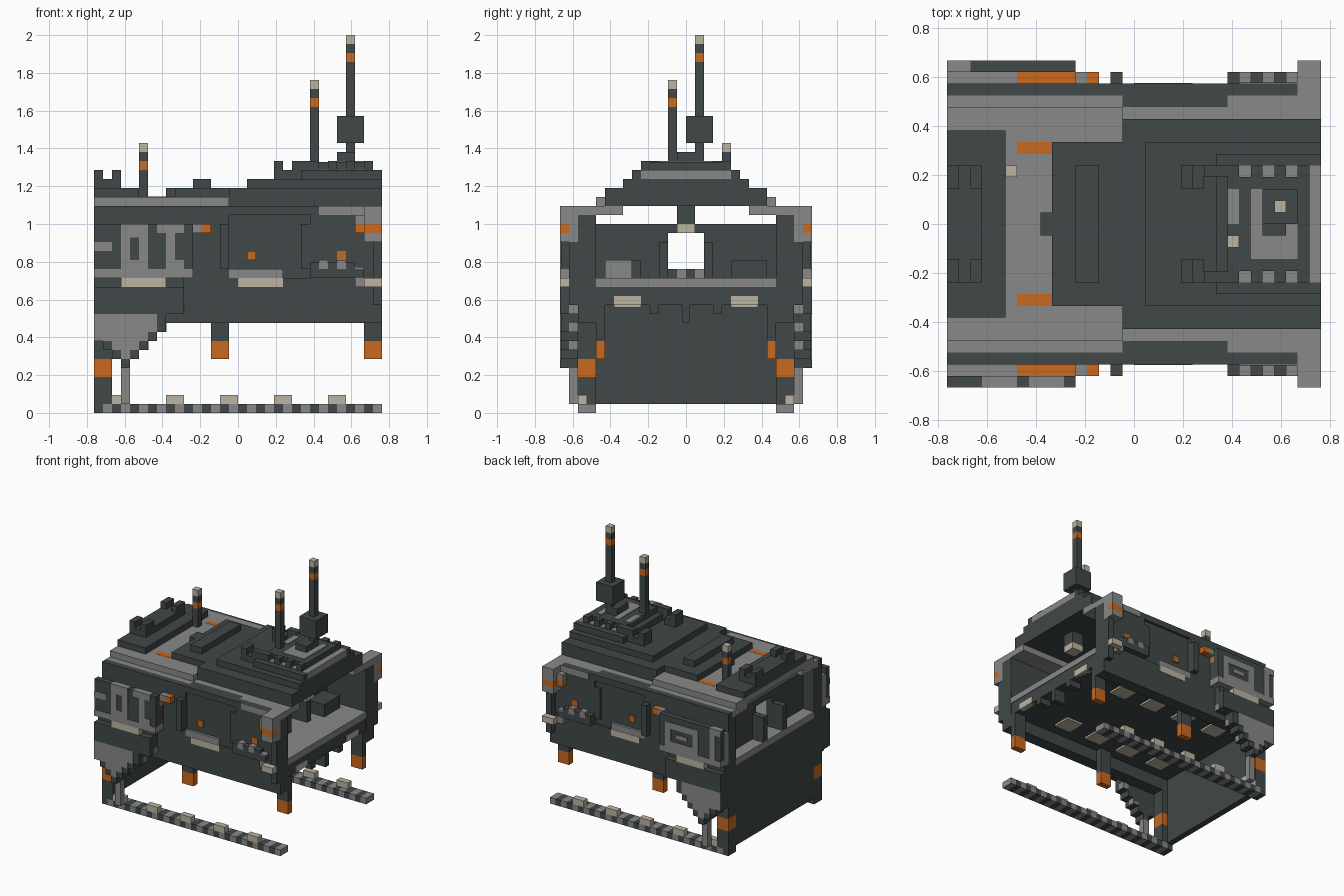
import bpy, bmesh

cube = bpy.data.objects.get("Cube")
if cube:
    bpy.data.objects.remove(cube)

U = 2 / 42  # one block


def material(name, rgb):
    m = bpy.data.materials.new(name)
    m.use_nodes = True
    color = (*rgb, 1)
    m.diffuse_color = color
    bsdf = next(n for n in m.node_tree.nodes if n.type == 'BSDF_PRINCIPLED')
    bsdf.inputs["Base Color"].default_value = color
    bsdf.inputs["Roughness"].default_value = 0.8
    return m


DARK = material("dark slate", (.052, .064, .064))
GREY = material("mid grey", (.25, .25, .25))
ORANGE = material("burnt orange", (.58, .14, .014))
CREAM = material("pale cream", (.51, .46, .36))


def part(name, mat, *boxes, both=False):
    """Blocks given as x0, x1, y0, y1, z0, z1; both=True repeats them at -y."""
    bm = bmesh.new()
    boxes = list(boxes)
    if both:
        boxes += [(a, b, -d, -c, e, f) for a, b, c, d, e, f in boxes]
    for a, b, c, d, e, f in boxes:
        for v in bmesh.ops.create_cube(bm, size=1)["verts"]:
            v.co.x = U * (b if v.co.x > 0 else a)
            v.co.y = U * (d if v.co.y > 0 else c)
            v.co.z = U * (f if v.co.z > 0 else e)
    mesh = bpy.data.meshes.new(name)
    bm.to_mesh(mesh)
    bm.free()
    mesh.materials.append(mat)
    obj = bpy.data.objects.new(name, mesh)
    bpy.context.collection.objects.link(obj)
    return obj


def pair(name, mat, *boxes):
    return part(name, mat, *boxes, both=True)


# Striped ground rails with pads
pair("rail_dark", DARK, *[(x, x + 1, 10, 12, 0, 1) for x in range(-16, 16, 2)])
pair("rail_grey", GREY, *[(x, x + 1, 10, 12, 0, 1) for x in range(-15, 16, 2)])
pair("rail_pads", CREAM, *[(x, x + 2, 11, 12, 1, 2) for x in range(-14, 11, 6)])

# Tall end plate, its corner columns and orange brackets
part("end_plate", DARK, (-16, -15, -10, 10, 1, 14))
pair("corner_columns", DARK, (-16, -14, 10, 12, 1, 4), (-16, -14, 10, 12, 6, 10))
pair("corner_brackets", ORANGE, (-16, -14, 10, 12, 4, 6))

# Short legs with orange feet
pair("legs", DARK, *[(x, x + 2, 9, 10, 8, 12) for x in (-3, 14)])
pair("feet", ORANGE, *[(x, x + 2, 9, 10, 6, 8) for x in (-3, 14)])

# Hull base and floor
part("hull_slab", DARK, (-15, 15.9, -10, 10, 12, 14))
pair("hull_skirt", DARK, (-16, 16, 10, 12, 10, 15))
part("floor", GREY, (-16, 16, -10, 10, 14, 15))
pair("underside_pads", CREAM,
     *[(x, x + 3, 5, 8, 11.7, 12.4) for x in range(-12, 12, 6)],
     (15, 16, 5, 8, 12, 13))
part("keel_stub", DARK, (14, 16, -.4, .4, 10, 12))
pair("underside_stubs", DARK, (14, 16, 3, 4, 11, 12))

# Stepped side pod tapering to a strut
for z, left, right in ((10, -16, -8), (9, -16, -8), (8, -16, -9),
                       (7, -15, -10), (6, -14, -11)):
    pair("pod_step", DARK, (left, right, 12, 13.9, z, z + 1))
    inner = left if left == -16 else left + 1
    pair("pod_face", GREY, (inner, right - 1, 13, 14, z, z + 1))
pair("pod_chips", GREY, *[(x - 1, x + .05, 12, 13, z, z + 1)
                          for x, z in ((-6, 11), (-8, 9), (-10, 7))])
pair("pod_tip", DARK, (-13, -12, 12, 14, 5, 6))
pair("pod_strut", GREY, (-13, -12, 12, 13, 1, 5))
pair("pod_box", DARK, (-16, -6, 12, 14, 11, 14), (-16, -6, 12, 13, 14, 15))
pair("pod_light", CREAM, (-13, -8, 13, 14, 14, 15))
pair("pod_ledge", GREY, (-16, -5, 12, 14, 15, 16))

# Side walls with a recessed bay
pair("side_walls", DARK, (-16, -1, 10, 12, 15, 22), (8, 16, 10, 12, 15, 22),
     (-1, 8, 10, 11, 15, 23), (-1, 8, 11, 11.6, 15, 22))
pair("wall_caps", DARK, (-16, 14, 11, 12, 22, 23))
pair("roof_edge", GREY, (-16, -1, 7, 11, 22, 23), (-1, 8, 7, 10, 22, 23),
     (8, 14, 7, 11, 22, 23), (14, 16, 7, 12, 22, 23))
pair("bay_pillars", DARK, (-2, -1, 12, 13, 16, 21), (7, 8, 11, 12, 16, 21))
pair("bay_sill", GREY, (-1, 5, 11, 12, 15, 16))
pair("bay_light", CREAM, (0, 5, 11, 12.05, 14, 15))
pair("bay_marker", ORANGE, (1, 2, 11, 11.8, 17, 18))

# Stand-off side panels, with an orange strip hidden behind them
pair("panel_backing", GREY, (-16, -10, 12, 13, 16, 20), (-5, -4, 12, 13, 20, 21))
pair("panel_backing_dark", DARK, (-10, -5, 12, 13, 16, 19))
pair("panel_strip", ORANGE, (-10, -5, 12, 13, 19, 20), (-4, -3, 12, 13, 20, 21))
pair("side_panel", DARK, (-16, -5, 13, 13.9, 16, 20.95))

# Grey relief on the two panels
part("right_panel_relief", GREY,
     (-13, -12, -14, -13, 16, 21), (-11, -10, -14, -13, 16, 21),
     (-12, -11, -14, -13, 16, 17), (-12, -11, -14, -13, 19.5, 21),
     (-16, -14, -14, -13, 18, 19), (-9, -6, -14, -13, 20, 21),
     (-8, -7, -14, -13, 17, 20), (-8, -6, -14, -13, 16, 17))
part("left_panel_relief", GREY,
     (-16, -14, 13, 14, 20, 21), (-15, -14, 13, 14, 16, 20),
     (-12, -6, 13, 14, 19, 20), (-12, -6, 13, 14, 16, 17),
     (-12, -11, 13, 14, 17, 19), (-7, -6, 13, 14, 17, 19),
     (-10, -8, 13, 14, 17.7, 18.3))

# Open end: corner posts, lights and fence
pair("corner_posts", GREY, (14, 16, 12, 14, 19, 20), (14, 16, 12, 14, 21, 23),
     (14, 16, 12, 13, 20, 21), (13, 14, 12, 13, 21, 22), (9, 14, 12, 12.1, 22, 23))
pair("corner_post_band", ORANGE, (14, 16, 13, 14, 20, 21), (13, 14, 12, 13, 20, 21))
pair("corner_lights", CREAM, (14, 16, 13, 14, 14, 15))
pair("corner_light_mounts", GREY, (13, 14, 12, 13, 14, 15))
pair("corner_brace", DARK, (15, 16, 12, 13, 12, 19))
pair("fence_dark", DARK, (8, 14, 12, 13, 15, 16),
     *[(x, x + 1, 12, 13, 16, 16.7) for x in (8, 10, 12)])
pair("fence_grey", GREY, *[(x, x + 1, 12, 13, 16, 17) for x in (9, 11)],
     (13, 14, 12, 13, 16, 16.2))
pair("fence_marker", ORANGE, (11, 12, 11.9, 12.1, 17, 18))

# End bulkheads with a square window, plus porch fittings
for x in (-14, 8):
    pair("bulkhead", DARK, (x, x + 1, 2, 10, 15, 21))
    part("bulkhead_lintel", DARK, (x, x + 1, -2, 2, 20, 21))
part("window_sill_grey", GREY, (-13, -12, -1, 0, 15, 16), (-13, -12, 1, 2, 15, 16))
part("window_sill_dark", DARK, (-13, -12, -2, -1, 15, 16), (-13, -12, 0, 1, 15, 16))
pair("porch_posts", DARK, (-16, -14, 2, 3, 15, 19), (9, 11, 2, 3, 15, 19))
pair("porch_lockers", DARK, (9, 12, 5, 9, 15, 17))
part("porch_crate", GREY, (12, 13, -9, -6, 15, 17))
part("lamp_stem", DARK, (11, 13, -1, 1, 21, 23))
part("lamp", CREAM, (11, 13, -1, 1, 20, 21))

# Stepped roof
part("roof_grey", GREY, (-16, -1, -10, 10, 23, 24))
part("roof_rear_deck", DARK, (-16, -11, -8, 8, 24, 25), (-16, -13, -5, 5, 25, 26))
pair("roof_rear_blocks", DARK, (-16, -15, 3, 5, 26, 27), (-14, -13, 3, 5, 26, 27))
part("roof_main_deck", DARK, (-7, -1, -7, 7, 24, 25), (-1, 16, -9, 9, 23, 25),
     (1, 16, -7, 7, 25, 26), (7, 15, -6, 6, 26, 27), (-5, -3, -5, 5, 25, 26),
     (8, 15, -4, 4, 27, 27.9), (-8, -7, -1, 1, 24, 25))
pair("roof_blocks", DARK, (4, 6, 3, 5, 26, 27), (4, 5, 3, 5, 27, 28),
     (6, 8, 4, 5, 26, 28), (15, 16, 5, 6, 26, 27))
part("roof_end_strip", GREY, (15, 16, -5, 5, 26, 27))
pair("roof_stripes", ORANGE, (-10, -7, 6, 7, 23.5, 24.03))
pair("roof_teeth", DARK, *[(x, x + 1, 4, 5, 27, 28) for x in (8, 10, 12, 14)])
pair("roof_gaps", GREY, *[(x, x + 1, 4, 5, 26.9, 27.1) for x in (9, 11, 13)])
part("roof_frame", GREY, (10, 11, -3, 3, 27.8, 28), (11, 14, -3, -1, 27.8, 28),
     (13, 14, -1, 3, 27.8, 28), (8, 9, 0, 3, 27.8, 28))
part("antenna_base", DARK, (11, 13, -1, 2, 27.6, 29))

# Antennas with orange band and cream tip
for x, y, base, top in ((12, 1, 28, 42), (8, -2, 27, 37), (-11, 4, 24, 30)):
    part("antenna_mast", DARK, (x, x + 1, y, y + 1, base, top - 3),
         (x, x + 1, y, y + 1, top - 2, top - 1))
    part("antenna_band", ORANGE, (x, x + 1, y, y + 1, top - 3, top - 2))
    part("antenna_tip", CREAM, (x, x + 1, y, y + 1, top - 1, top))
part("antenna_box", DARK, (11, 14, 0, 3, 30, 33))
